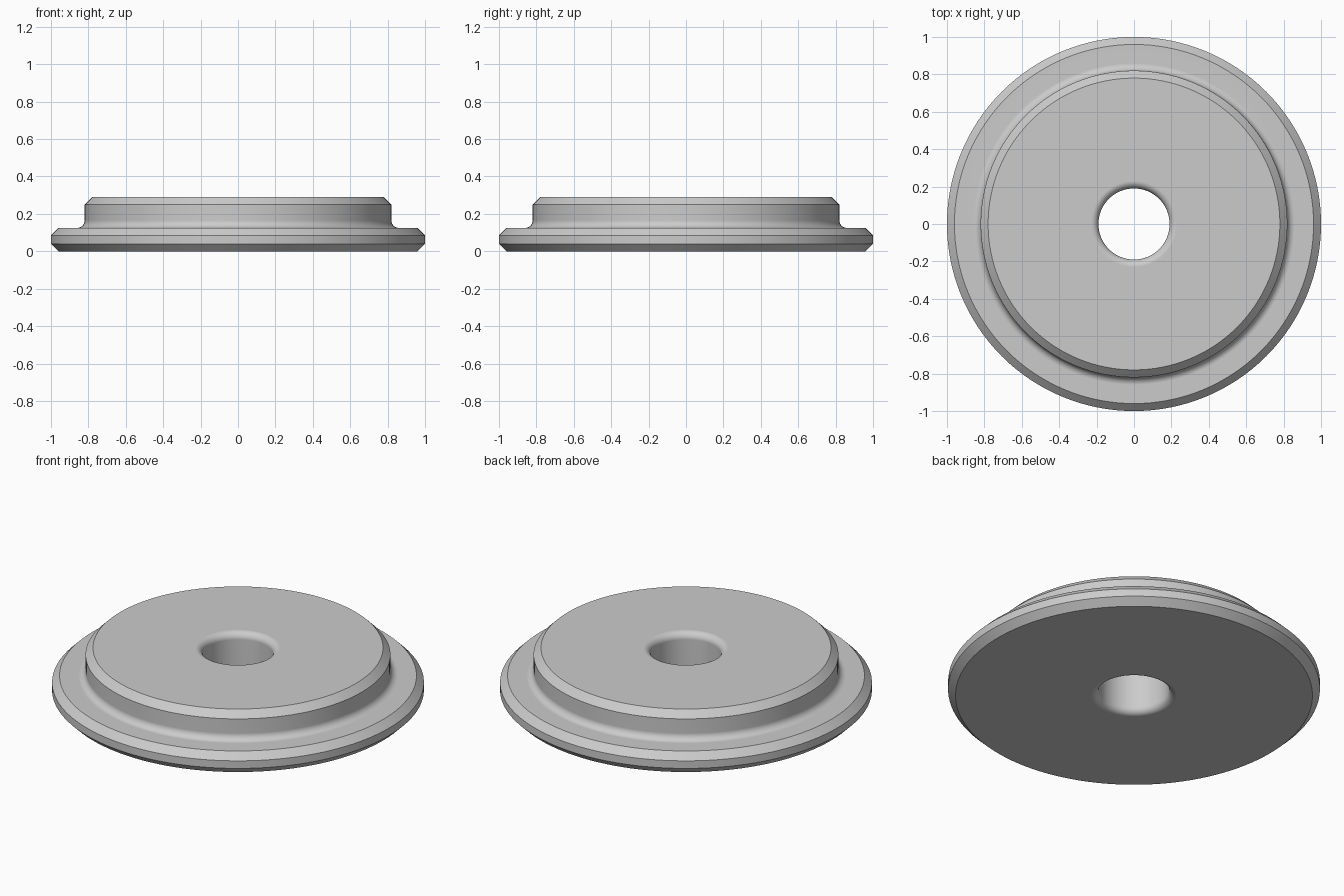
import bpy
import bmesh
from math import cos, sin, pi, radians
from mathutils import Matrix

cube = bpy.data.objects.get("Cube")
if cube:
    bpy.data.objects.remove(cube, do_unlink=True)

STEPS = 128
BORE, BOSS, FLANGE = 0.19, 0.82, 1.0
RIM_Z, TOP_Z = 0.125, 0.29
EDGE = 0.04


def arc(r, z, start, end, n=8):
    """Quarter-round points about (r, z), angles in degrees."""
    angles = [radians(start + (end - start) * i / n) for i in range(n + 1)]
    return [(r + EDGE * cos(a), z + EDGE * sin(a)) for a in angles]


# Closed cross-section: chamfered flange, filleted boss, rounded bore
profile = [(FLANGE - EDGE, 0), (FLANGE, EDGE),
           (FLANGE, RIM_Z - EDGE), (FLANGE - EDGE, RIM_Z)]
profile += arc(BOSS + EDGE, RIM_Z + EDGE, 270, 180)
profile += [(BOSS, TOP_Z - EDGE), (BOSS - EDGE, TOP_Z)]
profile += arc(BORE + EDGE, TOP_Z - EDGE, 90, 180)
profile += arc(BORE + EDGE, EDGE, 180, 270)

# Revolve the cross-section around the vertical axis
bm = bmesh.new()
verts = [bm.verts.new((r, 0, z)) for r, z in profile]
edges = [bm.edges.new((v, verts[(i + 1) % len(verts)])) for i, v in enumerate(verts)]
bmesh.ops.spin(bm, geom=verts + edges, cent=(0, 0, 0), axis=(0, 0, 1),
               angle=2 * pi, steps=STEPS, use_merge=True)
bmesh.ops.remove_doubles(bm, verts=bm.verts[:], dist=0.0001)
bmesh.ops.recalc_face_normals(bm, faces=bm.faces[:])
mesh = bpy.data.meshes.new("stepped_disc")
bm.to_mesh(mesh)
bm.free()
disc = bpy.data.objects.new("stepped_disc", mesh)
bpy.context.collection.objects.link(disc)

# Plain grey finish
grey = bpy.data.materials.new("plain_grey")
grey.use_nodes = True
color = (0.6, 0.6, 0.6, 1)
grey.diffuse_color = color
grey.node_tree.nodes["Principled BSDF"].inputs["Base Color"].default_value = color
mesh.materials.append(grey)

# Smooth rounds, crisp chamfers, flat broad faces
bpy.ops.object.select_all(action="DESELECT")
disc.select_set(True)
bpy.context.view_layer.objects.active = disc
bpy.ops.object.shade_smooth_by_angle(angle=radians(30))
weighted = disc.modifiers.new("flat_face_normals", "WEIGHTED_NORMAL")
weighted.keep_sharp = True
